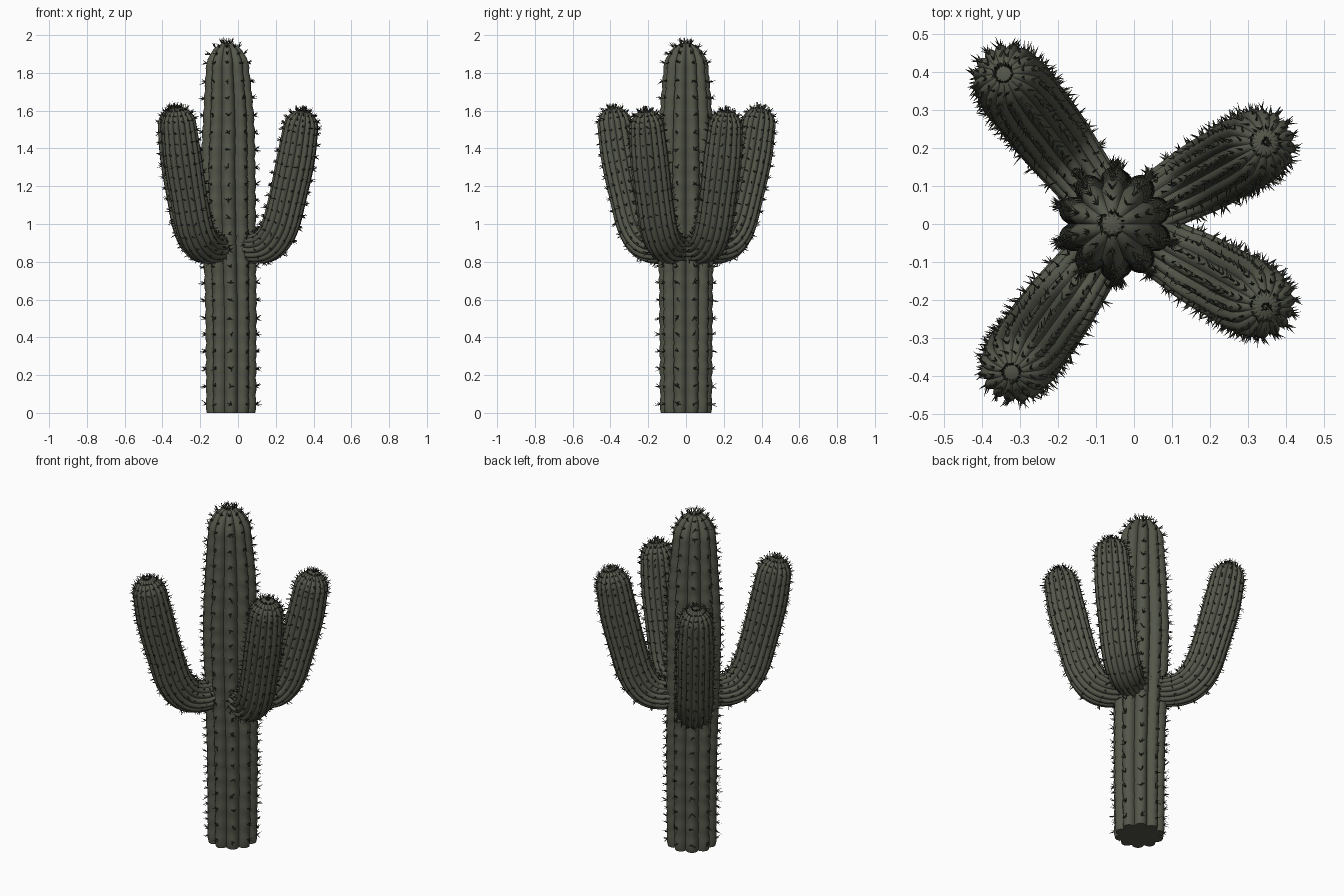
import bpy, bmesh, math, random
from mathutils import Vector

random.seed(4)
if "Cube" in bpy.data.objects:
    bpy.data.objects.remove(bpy.data.objects["Cube"])


def material(name, colour):
    mat = bpy.data.materials.new(name)
    mat.use_nodes = True
    mat.diffuse_color = (*colour, 1)
    mat.node_tree.nodes["Principled BSDF"].inputs["Base Color"].default_value = (*colour, 1)
    return mat


SKIN = material("olive_skin", (0.088, 0.094, 0.068))
SPINE = material("dark_spines", (0.035, 0.037, 0.026))


def finish(bm, name, mat):
    mesh = bpy.data.meshes.new(name)
    bmesh.ops.recalc_face_normals(bm, faces=bm.faces)
    bm.to_mesh(mesh)
    bm.free()
    mesh.materials.append(mat)
    obj = bpy.data.objects.new(name, mesh)
    bpy.context.collection.objects.link(obj)
    return obj


def smooth_path(knots, step):
    """Catmull-Rom samples of (x, y, z, radius) knots, about one per step."""
    k = [Vector(p) for p in knots]
    k = [2 * k[0] - k[1]] + k + [2 * k[-1] - k[-2]]
    out = []
    for a, b, c, d in zip(k, k[1:], k[2:], k[3:]):
        n = max(2, round((c - b).length / step))
        for i in range(n):
            t = i / n
            out.append(0.5 * (2 * b + (c - a) * t + (2 * a - 5 * b + 4 * c - d) * t * t
                              + (3 * b - a - 3 * c + d) * t ** 3))
    return out + [k[-2]]


def add_spine(bm, base, direction, length, width):
    """A thin three-sided cone."""
    side = direction.orthogonal().normalized()
    other = direction.cross(side)
    ring = [bm.verts.new(base + width * (math.cos(a) * side + math.sin(a) * other))
            for a in (0, math.tau / 3, 2 * math.tau / 3)]
    tip = bm.verts.new(base + direction * length)
    for i in range(3):
        bm.faces.new((ring[i], ring[(i + 1) % 3], tip))


def ribbed_stem(name, knots, dome, ribs, depth, rib_steps, pitch, crease, cluster, length):
    """Ribbed tube with a domed end, and spines along its ridges."""
    step = pitch / 4
    samples = smooth_path(knots, step)
    points = [p.xyz for p in samples]
    radii = [p.w for p in samples]
    axis, end, end_r = (points[-1] - points[-2]).normalized(), points[-1], radii[-1]
    for i in range(1, 10):
        a = i / 9.4 * math.pi / 2
        points.append(end + axis * dome * math.sin(a))
        radii.append(end_r * math.cos(a))

    bm, spines = bmesh.new(), bmesh.new()
    count = ribs * rib_steps
    side, previous = Vector((1, 0, 0)), None
    for i, (p, r) in enumerate(zip(points, radii)):
        tangent = (points[min(i + 1, len(points) - 1)] - points[max(i - 1, 0)]).normalized()
        side = (side - tangent * side.dot(tangent)).normalized()
        other = tangent.cross(side)
        r_row = r * (1 - crease * (i % 4 == 0))
        ring = []
        for j in range(count):
            a = math.tau * j / count
            lobe = abs(math.sin(a * ribs / 2)) ** 0.75
            out = math.cos(a) * side + math.sin(a) * other
            ring.append(bm.verts.new(p + out * r_row * (1 - depth + depth * lobe)))
        if previous:
            for j in range(count):
                n = (j + 1) % count
                bm.faces.new((previous[j], previous[n], ring[n], ring[j]))
        else:
            bm.faces.new(ring)
        previous = ring
        # a fan of spines on each ridge, once per row
        if i % 4 != 2 and i < len(points) - 9:
            continue
        if i >= len(points) - 9 and i % 2:
            continue
        lean = max(0, i - len(points) + 9) / 9
        for k in range(ribs):
            a = math.tau * (k + 0.5) / ribs
            out = math.cos(a) * side + math.sin(a) * other
            normal = (out * (1 - lean) + tangent * lean).normalized()
            across = tangent.cross(out)
            for _ in range(cluster):
                d = normal + across * random.uniform(-0.9, 0.9) + tangent * random.uniform(-0.6, 0.9)
                add_spine(spines, p + out * r * 0.98, d.normalized(),
                          length * random.uniform(0.6, 1.1), 0.0035)
    bm.faces.new(previous)
    stem = finish(bm, name, SKIN)
    bpy.context.view_layer.objects.active = stem
    stem.select_set(True)
    bpy.ops.object.shade_smooth_by_angle(angle=math.radians(35))
    stem.select_set(False)
    finish(spines, name + "_spines", SPINE)


# trunk
ribbed_stem("trunk",
            [(-0.037, 0, 0, 0.138), (-0.037, 0, 0.5, 0.142), (-0.045, 0, 0.9, 0.147),
             (-0.052, 0, 1.25, 0.152), (-0.05, 0, 1.55, 0.142), (-0.055, 0, 1.8, 0.122)],
            0.16, 10, 0.2, 8, 0.09, 0.035, 5, 0.036)

# arms: height and radius along the reach from the trunk outwards
PROFILE = [(0.10, 0.90, 0.075), (0.34, 0.875, 0.085), (0.55, 0.90, 0.096), (0.70, 0.99, 0.1),
           (0.81, 1.15, 0.1), (0.92, 1.35, 0.102), (0.99, 1.52, 0.094)]
ARMS = {"back_right_arm": (-0.335, 0.385, 1.0), "front_right_arm": (-0.315, -0.38, 1.0),
        "back_left_arm": (0.335, 0.21, 0.975), "front_left_arm": (0.335, -0.21, 0.975)}
for name, (x, y, tall) in ARMS.items():
    knots = [(-0.04 + (x + 0.04) * f, y * f, 0.9 + (z - 0.9) * tall, r) for f, z, r in PROFILE]
    ribbed_stem(name, knots, 0.1, 16, 0.13, 6, 0.06, 0.0, 2, 0.03)
